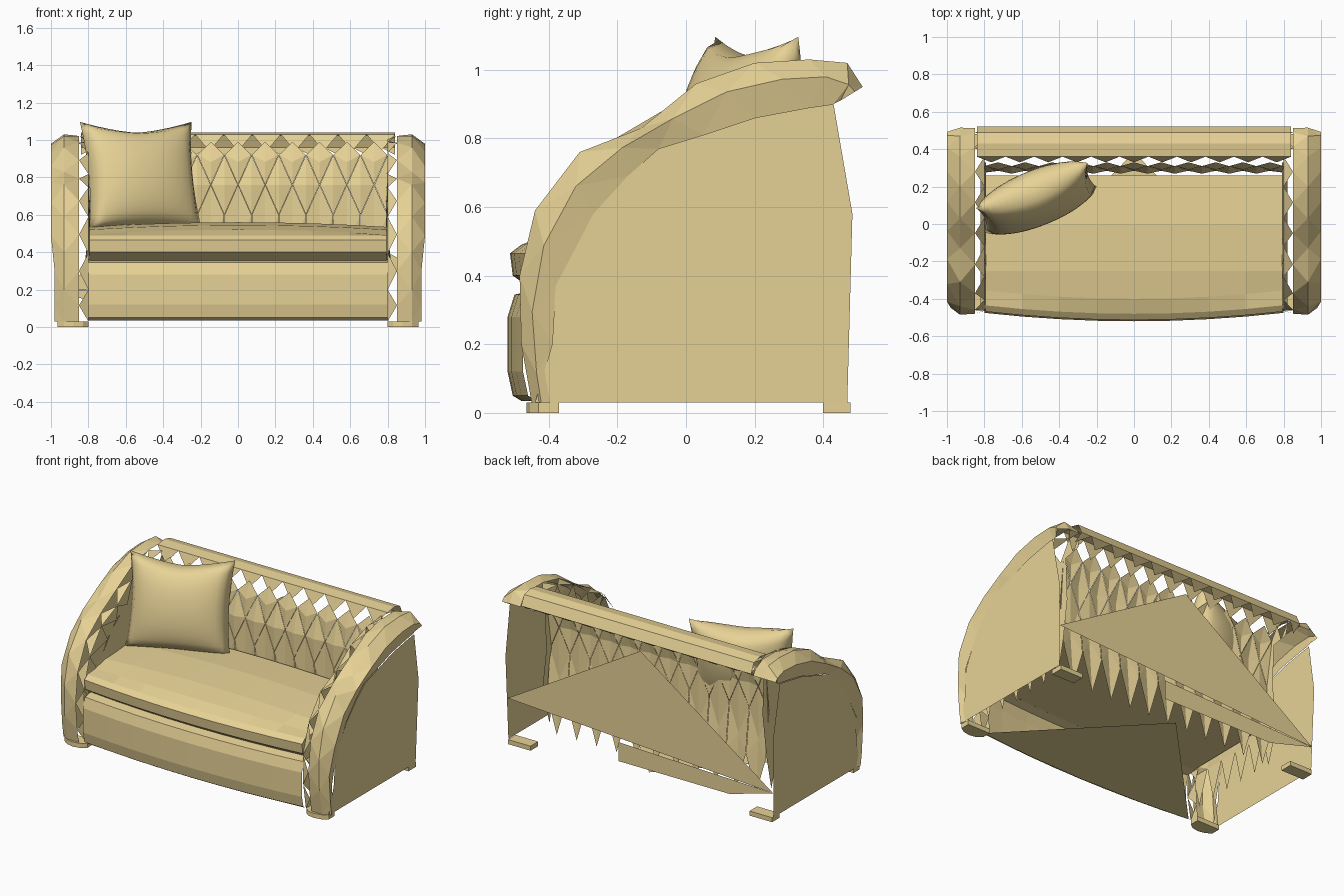
import bpy, bmesh, math
from mathutils import Matrix, Vector

cube = bpy.data.objects.get("Cube")
if cube:
    bpy.data.objects.remove(cube)

tan = bpy.data.materials.new("tan fabric")
tan.use_nodes = True
COLOR = (0.8, 0.645, 0.305, 1)
tan.diffuse_color = COLOR
tan.node_tree.nodes["Principled BSDF"].inputs["Base Color"].default_value = COLOR


def finish(name, bm, mirror=False):
    bmesh.ops.recalc_face_normals(bm, faces=bm.faces[:])
    mesh = bpy.data.meshes.new(name)
    bm.to_mesh(mesh)
    bm.free()
    mesh.materials.append(tan)
    ob = bpy.data.objects.new(name, mesh)
    bpy.context.collection.objects.link(ob)
    if mirror:
        ob.modifiers.new("Mirror", 'MIRROR')
    return ob


def sheet(name, points, mirror=False, thickness=0):
    """One flat polygon, extruded upward if it has a thickness."""
    bm = bmesh.new()
    face = bm.faces.new([bm.verts.new(p) for p in points])
    if thickness:
        new = bmesh.ops.extrude_face_region(bm, geom=[face])["geom"]
        bmesh.ops.translate(bm, vec=(0, 0, thickness),
                            verts=[v for v in new if isinstance(v, bmesh.types.BMVert)])
    return finish(name, bm, mirror)


def lattice(name, rows, n, point, first_odd, skip=(), mirror=False):
    """Staggered triangle lattice; skip holds (band, 'odd' or 'even') gaps."""
    bm = bmesh.new()
    grid = []
    for r in range(rows):
        odd = (r % 2 == 0) == first_odd
        us = [0] + [(i + 0.5) / n for i in range(n)] + [1] if odd else [i / n for i in range(n + 1)]
        grid.append((odd, [bm.verts.new(point(r, u)) for u in us]))
    for b in range(rows - 1):
        low, high = grid[b], grid[b + 1]
        o, e = (low[1], high[1]) if low[0] else (high[1], low[1])
        if (b, 'odd') not in skip:
            for i in range(n + 1):
                bm.faces.new((o[i], o[i + 1], e[i]))
        if (b, 'even') not in skip:
            for i in range(n):
                bm.faces.new((e[i], e[i + 1], o[i + 1]))
    loose = [v for v in bm.verts if not v.link_faces]
    bmesh.ops.delete(bm, geom=loose, context='VERTS')
    return finish(name, bm, mirror)


def bowed(name, profile, half, steps=8, closed=False):
    """Sweep a side profile across x, with its front bowed outward."""
    bm = bmesh.new()
    rings = []
    for i in range(steps + 1):
        t = 2 * i / steps - 1
        rings.append([bm.verts.new((half * t, y + (0.045 * t * t if y < -0.3 else 0),
                                    z - (0.025 * t * t if z > 0.5 else 0))) for y, z in profile])
    m = len(profile)
    for a, b in zip(rings, rings[1:]):
        for j in range(m if closed else m - 1):
            k = (j + 1) % m
            bm.faces.new((a[j], a[k], b[k], b[j]))
    if closed:
        bm.faces.new(rings[0])
        bm.faces.new(rings[-1])
    return finish(name, bm)


# Seat cushion and the bulging front below it
bowed("seat_cushion", [(.26, .36), (.26, .545), (0, .56), (-.25, .545), (-.4, .52),
                       (-.48, .49), (-.513, .465), (-.505, .4), (-.44, .355)], .795, closed=True)
bowed("front_apron", [(-.42, .36), (-.5, .345), (-.52, .28), (-.52, .12),
                      (-.505, .05), (-.48, .035)], .8)
sheet("base_underside", [(-.79, -.44, .035), (-.4, -.47, .035), (0, -.48, .035),
                         (.4, -.47, .035), (.79, -.44, .035), (0, .385, .035)])

# Tufted backrest: puffed tufts with fine slits, pointed tabs below, peaks above
CELLS = 11
PITCH = 1.6 / CELLS
LEAN = {.06: .31, .3: .31, .6: .275, .76: .285, .92: .31, .99: .33}


def tuft_row(bm, count, outline, puff):
    """Row of puffed pieces; outline is (half-pitch steps, height) corners."""
    for i in range(count):
        cx = (i - (count - 1) / 2) * PITCH
        corners = [Vector((cx + s * PITCH * .49, LEAN[z], z)) for s, z in outline]
        face = bm.faces.new([bm.verts.new(c) for c in corners])
        bmesh.ops.poke(bm, faces=[face])
        hub = bm.verts[:][-1]
        hub.co.y -= puff


bm = bmesh.new()
tuft_row(bm, CELLS, [(0, .06), (1, .3), (1, .6), (0, .76), (-1, .6), (-1, .3)], .012)
tuft_row(bm, CELLS - 1, [(0, .6), (1, .76), (0, .92), (-1, .76)], .02)
tuft_row(bm, CELLS, [(0, .76), (1, .92), (0, .99), (-1, .92)], .015)
finish("tufted_backrest", bm)
# Half tufts closing the two ends of the middle row
sheet("backrest_end_tuft", [(.8, .275, .6), (.8, .31, .92), (.8 - PITCH * .485, .285, .76)], True)

# Roll along the top of the back
ROLL = [(.33, .94), (.36, 1.03), (.43, 1.04), (.49, 1.025), (.52, .96), (.46, .92)]
lattice("back_roll", len(ROLL), CELLS,
        lambda r, u: (-.84 + 1.68 * u, *ROLL[r]), True, {(0, 'odd'), (4, 'even')})

# Flat cloth panels behind the back
sheet("back_panel", [(.97, .475, .3), (0, .475, .87), (-.97, .475, .19)])
sheet("back_lower_panel", [(.16, .474, .225), (.16, .474, .1), (-.65, .474, .1), (-.97, .474, .19)])

# Arm path: crown y, z and the lower roll edge y, z
ARM = [(-.45, .03, -.37, .03), (-.48, .2, -.39, .2), (-.485, .4, -.38, .37),
       (-.44, .59, -.27, .58), (-.31, .76, -.17, .69), (-.13, .83, -.08, .77),
       (.03, .96, .05, .81), (.2, 1.02, .2, .86), (.36, 1.03, .36, .89),
       (.47, 1.02, .43, .9), (.515, .95, .45, .91)]
SECTION = [(.8, 0), (.8, .8), (.85, .97), (.93, 1), (1, .65), (.978, 0)]


def arm_point(r, u):
    s = u * (len(ARM) - 1)
    i = min(int(s), len(ARM) - 2)
    yc, zc, ye, ze = Vector(ARM[i]).lerp(Vector(ARM[i + 1]), s - i)
    x, k = SECTION[r]
    if zc < .35 and x > .95:
        x -= .02
    return x, ye + (yc - ye) * k, ze + (zc - ze) * k


lattice("arm_roll", len(SECTION), 10, arm_point, True, {(0, 'even'), (1, 'odd')}, mirror=True)

# Flat outer side of each arm
outline = [(.47, .03), (.485, .58)] + [(p[2], p[3]) for p in reversed(ARM[1:10])] + [(-.44, .03)]
sheet("arm_outer_panel", [(.968 + .02 * z, y, z) for y, z in outline], mirror=True)


# Tufted inner side of each arm, following the arm's lower edge
def edge_height(y):
    for a, b in zip(ARM, ARM[1:]):
        if a[2] <= y <= b[2]:
            return a[3] + (b[3] - a[3]) * (y - a[2]) / (b[2] - a[2])
    return .4


def inner_point(r, u):
    y = -.43 + .76 * u
    top = edge_height(y)
    z = (.1, .33, (.33 + top) / 2, top)[r]
    return (.81, .82, .79, .8)[r], y, min(z, top)


lattice("arm_inner_panel", 4, 6, inner_point, True, {(0, 'odd')}, mirror=True)

# Feet: rounded in front, square behind
sheet("front_foot", [(.8, -.37, 0), (.8, -.43, 0), (.83, -.455, 0), (.88, -.465, 0),
                     (.93, -.455, 0), (.965, -.43, 0), (.965, -.37, 0)], True, .03)
sheet("back_foot", [(.8, .4, 0), (.8, .48, 0), (.965, .48, 0), (.965, .4, 0)], True, .03)

# Throw pillow: two puffed faces meeting at a pinched seam
N = 18
bm = bmesh.new()
for side in (-1, 1):
    grid = {}
    for i in range(N + 1):
        for j in range(N + 1):
            a, b = 2 * i / N - 1, 2 * j / N - 1
            x = .322 * a * (1 - .07 * (1 - b * b) * abs(a))
            z = .295 * b * (1 - .2 * (1 - abs(a) ** 1.5) * max(b, .2 * abs(b)))
            puff = ((1 - a * a) * (1 - b * b)) ** .45
            grid[i, j] = bm.verts.new((x, side * .135 * puff, z))
    for i in range(N):
        for j in range(N):
            bm.faces.new((grid[i, j], grid[i + 1, j], grid[i + 1, j + 1], grid[i, j + 1]))
bmesh.ops.remove_doubles(bm, verts=bm.verts[:], dist=.0005)
place = (Matrix.Translation((-.52, .14, .81)) @ Matrix.Rotation(math.radians(22), 4, 'Z')
         @ Matrix.Rotation(math.radians(-14), 4, 'X'))
bmesh.ops.transform(bm, matrix=place, verts=bm.verts[:])
pillow = finish("throw_pillow", bm)
for f in pillow.data.polygons:
    f.use_smooth = True
